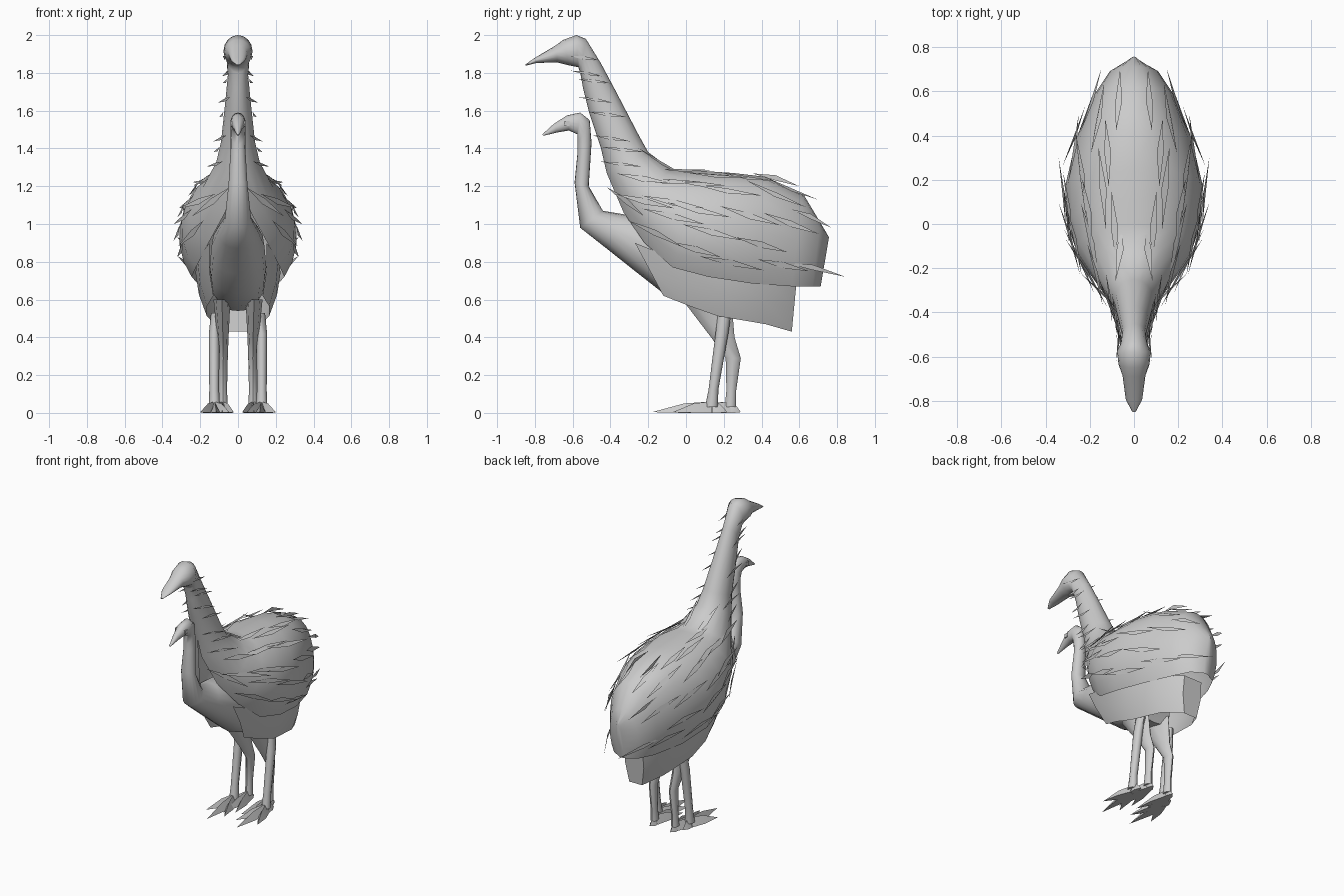
import bpy, bmesh, math, random
from mathutils import Vector

if "Cube" in bpy.data.objects:
    bpy.data.objects.remove(bpy.data.objects["Cube"])

random.seed(4)
grey = bpy.data.materials.new("plumage_grey")
grey.diffuse_color = (0.6, 0.6, 0.6, 1)
grey.use_nodes = True
grey.node_tree.nodes["Principled BSDF"].inputs["Base Color"].default_value = grey.diffuse_color


def finish(name, bm, angle=45):
    bmesh.ops.remove_doubles(bm, verts=bm.verts, dist=0.0004)
    bmesh.ops.recalc_face_normals(bm, faces=bm.faces)
    me = bpy.data.meshes.new(name)
    bm.to_mesh(me)
    bm.free()
    ob = bpy.data.objects.new(name, me)
    bpy.context.collection.objects.link(ob)
    me.materials.append(grey)
    if angle:
        bpy.ops.object.select_all(action='DESELECT')
        ob.select_set(True)
        bpy.context.view_layer.objects.active = ob
        bpy.ops.object.shade_smooth_by_angle(angle=math.radians(angle))
    return ob


def point(s, t):
    """Point on a slice (top y, top z, bottom y, bottom z, half width, half arc, squareness)"""
    ty, tz, by, bz, w, arc, power = s
    m = math.radians(arc)
    a = t * m
    h = (math.cos(a) - math.cos(m)) / (1 - math.cos(m))
    sn = math.sin(a) if abs(t) < .9999 or arc < 180 else 0
    x = w * math.copysign(abs(sn) ** power, a)
    return Vector((x, by + (ty - by) * h, bz + (tz - bz) * h))


def loft(name, slices, n=16):
    bm = bmesh.new()
    rings = [[bm.verts.new(point(s, 2 * i / n - 1)) for i in range(n + 1)]
             for s in slices]
    for a, b in zip(rings, rings[1:]):
        for i in range(n):
            bm.faces.new((a[i], a[i + 1], b[i + 1], b[i]))
    bm.faces.new(rings[0])
    bm.faces.new(rings[-1])
    return finish(name, bm, 60)


# Feathered cloak: beak, head, neck, then an open-bottomed body shell
cloak = [
    (-.85, 1.845, -.848, 1.838, .008, 180, 1),
    (-.80, 1.88, -.79, 1.853, .037, 180, 1),
    (-.69, 1.945, -.68, 1.855, .052, 180, 1),
    (-.65, 1.975, -.62, 1.84, .07, 180, 1),
    (-.58, 2.0, -.57, 1.83, .077, 180, 1),
    (-.53, 1.98, -.56, 1.80, .062, 180, 1),
    (-.45, 1.85, -.545, 1.72, .054, 180, 1),
    (-.37, 1.70, -.51, 1.58, .068, 180, 1),
    (-.25, 1.47, -.45, 1.40, .09, 180, 1),
    (-.20, 1.38, -.42, 1.27, .115, 175, 1),
    (-.08, 1.29, -.33, 1.06, .19, 160, .95),
    (.0, 1.285, -.22, .90, .26, 145, .92),
    (.10, 1.28, -.07, .77, .30, 134, .9),
    (.25, 1.27, .12, .72, .312, 130, .9),
    (.42, 1.25, .35, .685, .265, 128, .9),
    (.62, 1.16, .56, .67, .18, 127, .9),
    (.71, 1.01, .67, .67, .112, 127, .9),
    (.757, .93, .713, .67, .02, 127, 1),
]
loft("feather_cloak", cloak)

# Inner bird: beak, head, slim neck and a chest running down to the hips
bird = [
    (-.76, 1.475, -.755, 1.467, .006, 180, 1),
    (-.70, 1.53, -.68, 1.485, .022, 180, 1),
    (-.63, 1.575, -.62, 1.495, .038, 180, 1),
    (-.56, 1.59, -.575, 1.475, .041, 180, 1),
    (-.51, 1.55, -.575, 1.42, .039, 180, 1),
    (-.50, 1.43, -.575, 1.37, .039, 180, 1),
    (-.515, 1.2, -.59, 1.22, .05, 180, 1),
    (-.44, 1.07, -.56, .98, .07, 180, 1),
    (-.32, 1.05, -.42, .87, .105, 180, .9),
    (-.14, 1.03, -.25, .735, .14, 180, .85),
    (.05, .92, -.11, .625, .15, 180, .8),
    (.20, .78, .05, .565, .14, 180, .8),
    (.26, .66, .2, .54, .10, 180, .8),
]
loft("inner_bird", bird)

# Hanging skirt below the cloak rim: (top y, z, x), (bottom y, z, x)
skirt = [((-.27, .90, .15), (-.12, .62, .13)), ((-.07, .82, .215), (.02, .565, .165)),
         ((.17, .74, .225), (.17, .512, .165)), ((.42, .71, .195), (.42, .47, .125)),
         ((.585, .69, .07), (.56, .43, .05))]
bm = bmesh.new()
cols = [(s, c) for s in (1, -1) for c in (skirt if s > 0 else skirt[::-1])]
walls = []
for s, (a, b) in cols:
    mid = [(p + q) / 2 for p, q in zip(a, b)]
    mid[2] += .012
    walls.append([bm.verts.new((s * x, y, z)) for y, z, x in (a, mid, b)])
for a, b in zip(walls, walls[1:]):
    for k in range(2):
        bm.faces.new((a[k], b[k], b[k + 1], a[k + 1]))
finish("skirt", bm, 50)


def tube(bm, path, n=8):
    """Limb through (x, y, z, half width x, half depth y)"""
    rings = [[bm.verts.new((x + a * math.cos(k * math.tau / n),
                            y + b * math.sin(k * math.tau / n), z)) for k in range(n)]
             for x, y, z, a, b in path]
    for r, q in zip(rings, rings[1:]):
        for k in range(n):
            bm.faces.new((r[k], r[(k + 1) % n], q[(k + 1) % n], q[k]))
    bm.faces.new(rings[0])
    bm.faces.new(rings[-1])


def toe(bm, root, tip, w):
    """Flat-bottomed tapering claw"""
    a, b = Vector(root), Vector(tip)
    side = Vector((b.y - a.y, a.x - b.x, 0)).normalized() * w
    mid = a.lerp(b, .45)
    v = [bm.verts.new(p) for p in (a - side, a + side, mid + side, mid - side)]
    ta = bm.verts.new((a.x, a.y, .06))
    tm = bm.verts.new((mid.x, mid.y, .05))
    t = bm.verts.new((b.x, b.y, .004))
    for f in ((v[3], v[2], v[1], v[0]), (v[0], v[1], ta), (v[1], v[2], tm, ta),
              (v[3], v[0], ta, tm), (v[2], t, tm), (t, v[3], tm), (v[2], v[3], t)):
        bm.faces.new(f)


# Two pairs of legs with splayed claws
for s, side in ((-1, "left"), (1, "right")):
    bm = bmesh.new()
    tube(bm, [(s * .115, .205, .53, .028, .035), (s * .126, .19, .42, .028, .034),
              (s * .126, .145, .12, .026, .026), (s * .125, .135, .03, .03, .035)])
    for tip in ((.045, -.09), (.115, -.18), (.2, -.07)):
        toe(bm, (s * .125, .13, 0), (s * tip[0], tip[1], 0), .026)
    toe(bm, (s * .125, .14, 0), (s * .125, .22, 0), .022)
    finish(side + "_front_leg", bm, 50)

    bm = bmesh.new()
    tube(bm, [(s * .085, .11, .60, .045, .13), (s * .08, .195, .40, .03, .062),
              (s * .078, .25, .29, .024, .04), (s * .08, .24, .12, .022, .026),
              (s * .08, .235, .03, .026, .03)])
    for tip in ((.022, .0), (.085, -.05), (.15, .02)):
        toe(bm, (s * .08, .23, 0), (s * tip[0], tip[1], 0), .024)
    toe(bm, (s * .08, .23, 0), (s * .08, .29, 0), .022)
    finish(side + "_rear_leg", bm, 50)

# Small eyes of the inner bird
bm = bmesh.new()
for s in (-1, 1):
    g = bmesh.ops.create_cube(bm, size=.026)
    bmesh.ops.translate(bm, verts=g["verts"], vec=(s * .028, -.63, 1.533))
finish("bird_eyes", bm, 0)


def surface(u, t):
    i = min(int(u), len(cloak) - 2)
    return point(cloak[i], t).lerp(point(cloak[i + 1], t), u - i)


def kite(bm, base, left, tip, right):
    for s in (-1, 1):
        bm.faces.new([bm.verts.new((p.x * s, p.y, p.z)) for p in (base, left, tip, right)])


def feather(bm, u, t, length, width, drop, lift):
    """Pointed quill lying on the cloak, mirrored to both sides"""
    p = surface(u, t)
    n = (surface(u + .05, t) - surface(u - .05, t)).cross(
        surface(u, t + .02) - surface(u, t - .02)).normalized()
    if n.x < 0:
        n = -n
    d = Vector((0, 1, drop))
    d = (d - n * d.dot(n)).normalized()
    w = n.cross(d) * width
    p = p + n * .006
    kite(bm, p - d * length * .5 + n * .004, p + w, p + d * length * .5 + n * lift, p - w)


bm = bmesh.new()
# Neck quills
for k in range(8):
    feather(bm, 5.1 + k * .55, .5 + .1 * (k % 2), .16 + .012 * k, .009, -.14, .012)
# Body quills in staggered rows
for row in range(5):
    for col in range(5):
        u = 9.8 + col * 1.25 + .6 * (row % 2) + random.uniform(-.2, .2)
        t = .16 + row * .17 + random.uniform(-.04, .04)
        if u < 15.3:
            feather(bm, u, t, random.uniform(.28, .4), .017, -.27, .014)
# Long tail quills
for b, tip in (((.2, .5, .8), (.05, .845, .72)), ((.16, .55, 1.08), (.09, .77, .98)),
               ((.05, .35, 1.268), (.055, .6, 1.2))):
    b, tip = Vector(b), Vector(tip)
    m = b.lerp(tip, .5) + Vector((.015, 0, .01))
    kite(bm, b, m + Vector((0, 0, .014)), tip, m - Vector((0, 0, .014)))
finish("cloak_quills", bm, 0)
